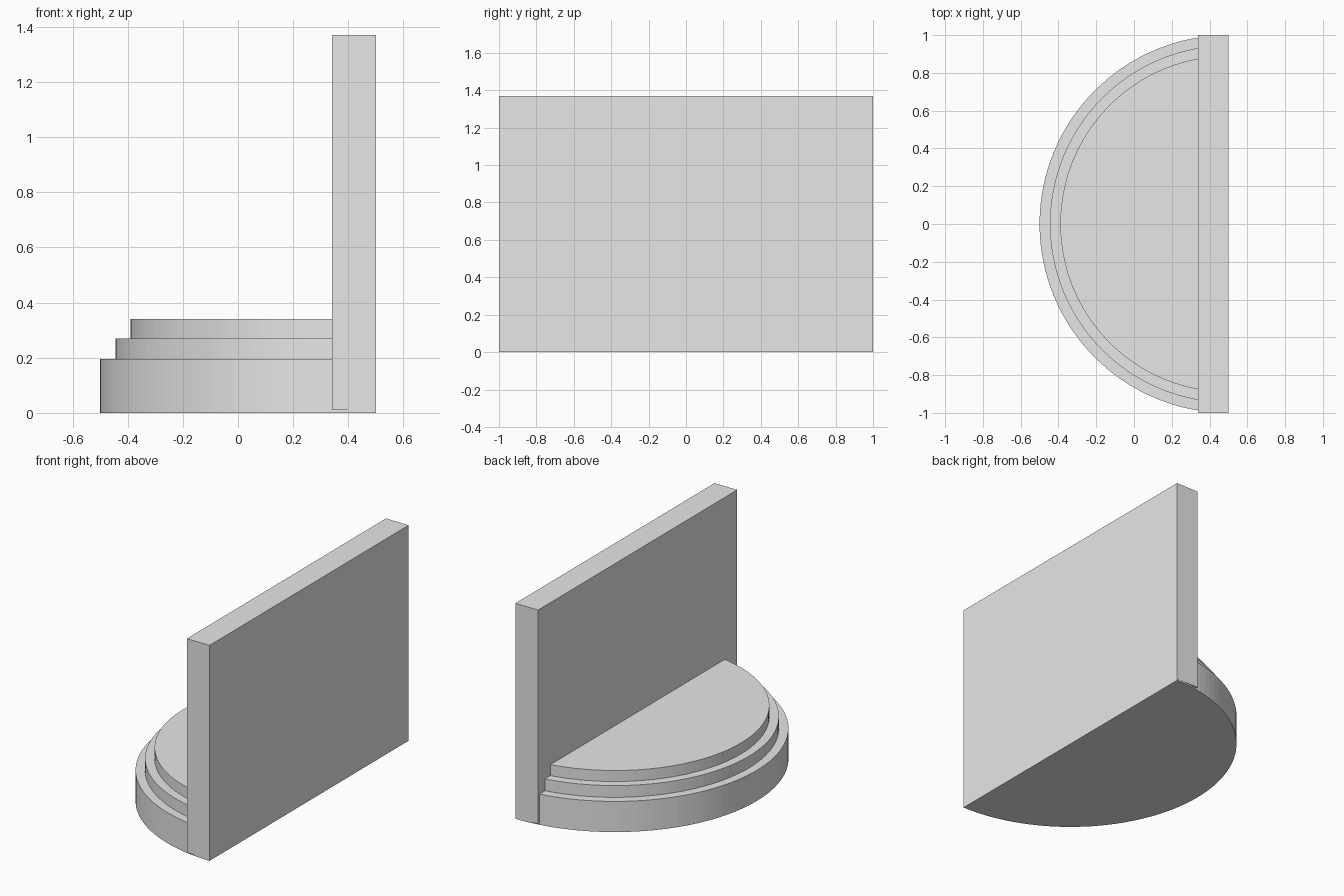
import bpy
import bmesh
import math

cube = bpy.data.objects.get("Cube")
if cube:
    bpy.data.objects.remove(cube, do_unlink=True)

grey = bpy.data.materials.new("plain_grey")
grey.use_nodes = True
grey.diffuse_color = (0.8, 0.8, 0.8, 1)
grey.node_tree.nodes["Principled BSDF"].inputs["Base Color"].default_value = grey.diffuse_color

BACK_X = 0.5        # plane of the straight back edge
WALL_THICK = 0.16
SEGMENTS = 64       # facets around each half circle


def extruded(name, outline, z0, z1):
    """Extrude a closed counter-clockwise plan outline from z0 to z1."""
    bm = bmesh.new()
    base = bm.faces.new([bm.verts.new((x, y, z0)) for x, y in outline])
    top = bmesh.ops.extrude_face_region(bm, geom=[base], use_keep_orig=True)
    verts = [g for g in top["geom"] if isinstance(g, bmesh.types.BMVert)]
    bmesh.ops.translate(bm, verts=verts, vec=(0, 0, z1 - z0))
    bmesh.ops.recalc_face_normals(bm, faces=bm.faces)
    mesh = bpy.data.meshes.new(name)
    bm.to_mesh(mesh)
    bm.free()
    mesh.materials.append(grey)
    obj = bpy.data.objects.new(name, mesh)
    bpy.context.collection.objects.link(obj)
    return obj


def half_circle(radius):
    """Half-round plan bulging towards -x from the back edge."""
    angles = [math.pi * (0.5 + i / SEGMENTS) for i in range(SEGMENTS + 1)]
    return [(BACK_X + radius * math.cos(a), radius * math.sin(a)) for a in angles]


# Stepped half-round base
for name, radius, z0, z1 in (
    ("lower_step", 1.0, 0.0, 0.195),
    ("middle_step", 0.945, 0.195, 0.27),
    ("top_step", 0.89, 0.27, 0.34),
):
    extruded(name, half_circle(radius), z0, z1)

# Upright slab along the straight edge
front_x = BACK_X - WALL_THICK
extruded("back_wall", [(front_x, -1), (BACK_X, -1), (BACK_X, 1), (front_x, 1)], 0.01, 1.37)
